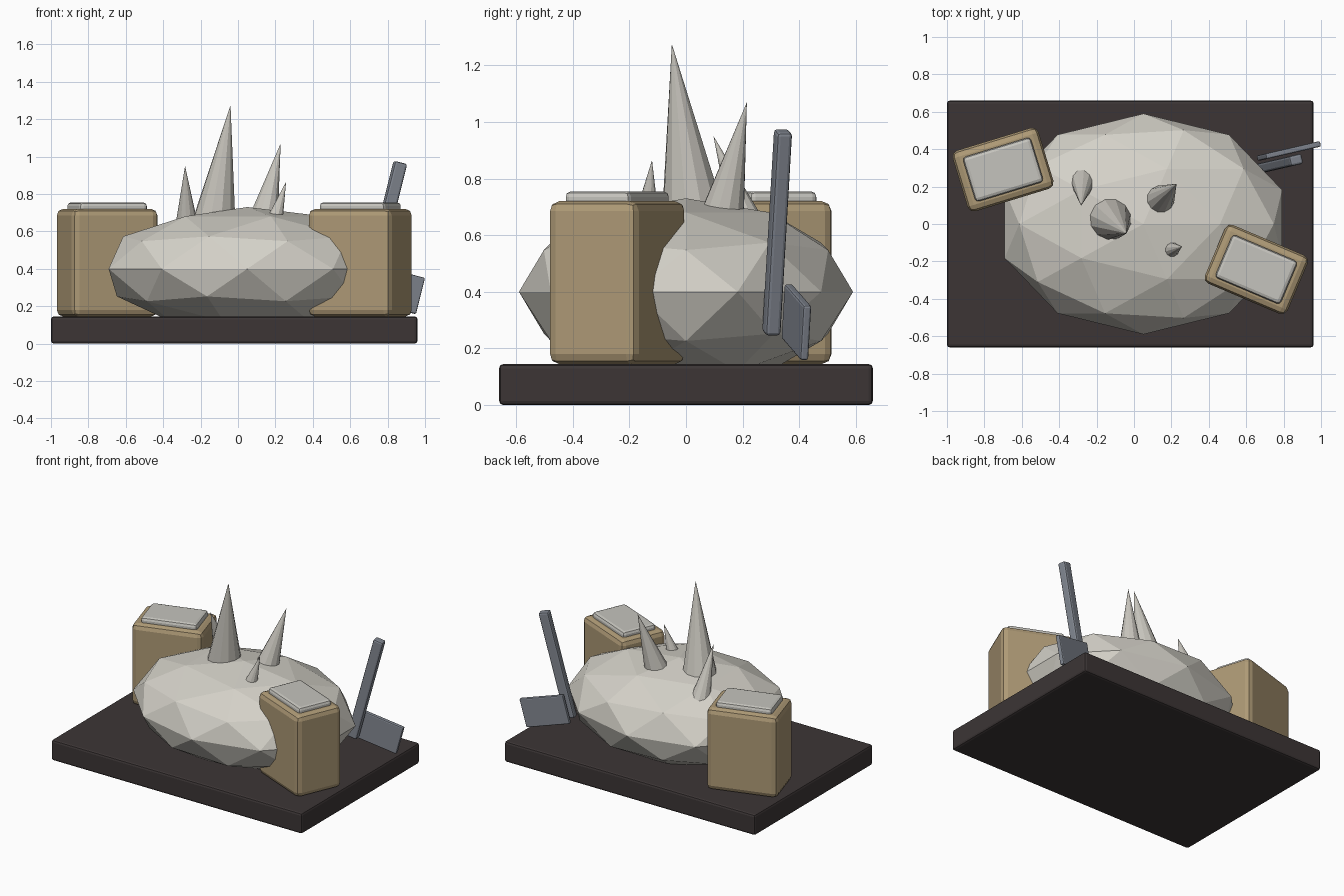
import bpy
from math import radians
from mathutils import Vector

if "Cube" in bpy.data.objects:
    bpy.data.objects.remove(bpy.data.objects["Cube"])


def material(name, rgb):
    m = bpy.data.materials.new(name)
    m.diffuse_color = (*rgb, 1)
    m.use_nodes = True
    m.node_tree.nodes["Principled BSDF"].inputs["Base Color"].default_value = m.diffuse_color
    return m


STONE = material("pale stone", (0.66, 0.64, 0.58))
SPIKE = material("spike grey", (0.58, 0.56, 0.51))
CAP = material("cap grey", (0.56, 0.55, 0.51))
TAN = material("tan", (0.42, 0.32, 0.18))
STEEL = material("steel grey", (0.22, 0.24, 0.28))
DARK = material("dark base", (0.045, 0.036, 0.036))


def box(name, center, size, mat, bevel, rot=(0, 0, 0), segments=2):
    bpy.ops.mesh.primitive_cube_add(size=1, location=center,
                                    rotation=[radians(a) for a in rot])
    o = bpy.context.object
    o.name = name
    o.scale = size
    bpy.ops.object.transform_apply(location=False, rotation=False, scale=True)
    mod = o.modifiers.new("bevel", "BEVEL")
    mod.width = bevel
    mod.segments = segments
    o.data.materials.append(mat)
    return o


def spike(name, base, tip, radius):
    # cone through the given base circle, carried on down into the boulder
    base, tip = Vector(base), Vector(tip)
    axis = tip - base
    k = 1 + 0.08 / axis.length
    foot = tip - axis * k
    bpy.ops.mesh.primitive_cone_add(vertices=12, radius1=radius * k, radius2=0,
                                    depth=axis.length * k, location=(foot + tip) / 2)
    o = bpy.context.object
    o.name = name
    o.rotation_euler = axis.to_track_quat('Z', 'Y').to_euler()
    o.data.materials.append(SPIKE)


# base slab
box("base", (-0.02, 0, 0.0725), (1.96, 1.32, 0.145), DARK, 0.015)

# faceted boulder
bpy.ops.mesh.primitive_ico_sphere_add(subdivisions=2, radius=1, location=(0.05, 0, 0.4))
boulder = bpy.context.object
boulder.name = "boulder"
boulder.scale = (0.78, 0.59, 0.33)
boulder.data.materials.append(STONE)

# spikes
spike("tall_spike", (-0.12, 0.022, 0.70), (-0.04, -0.05, 1.275), 0.108)
spike("right_spike", (0.145, 0.135, 0.70), (0.228, 0.215, 1.07), 0.073)
spike("left_spike", (-0.275, 0.20, 0.68), (-0.283, 0.097, 0.95), 0.052)
spike("small_spike", (0.208, -0.135, 0.70), (0.257, -0.12, 0.865), 0.036)

# two crates with caps
for side, x, y, angle in (("left", -0.70, 0.291, 17), ("right", 0.654, -0.243, -23)):
    box(side + "_crate", (x, y, 0.4325), (0.48, 0.34, 0.575), TAN, 0.035, (0, 0, angle))
    box(side + "_cap", (x, y, 0.725), (0.38, 0.25, 0.06), CAP, 0.02, (0, 0, angle))

# leaning tool: handle and blade share one tilt
TILT = (0, 14.5, 13)
box("tool_handle", (0.778, 0.322, 0.61), (0.07, 0.055, 0.74), STEEL, 0.012, TILT)
box("tool_blade", (0.828, 0.39, 0.293), (0.31, 0.03, 0.2), STEEL, 0.008, TILT)
